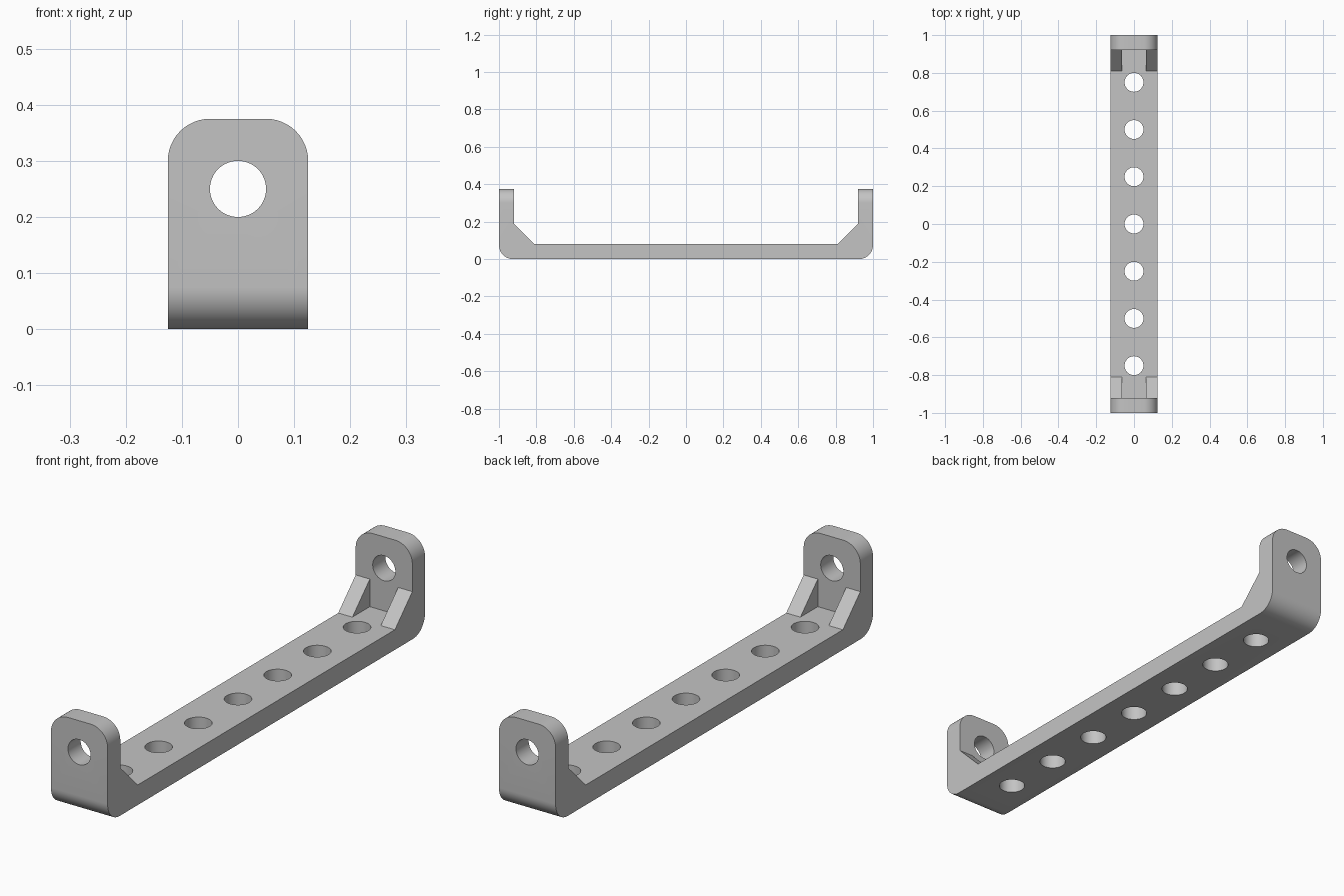
import bpy, bmesh
from math import pi, sin, cos
from mathutils import Matrix

if "Cube" in bpy.data.objects:
    bpy.data.objects.remove(bpy.data.objects["Cube"])

W, H, T, G = 0.125, 0.375, 0.08, 0.11   # half width, height, thickness, gusset leg
R = 0.075                               # corner radius
HOLE = 0.05

gray = bpy.data.materials.new("matte gray")
gray.use_nodes = True
color = (0.55, 0.55, 0.55, 1)
gray.diffuse_color = color
gray.node_tree.nodes["Principled BSDF"].inputs["Base Color"].default_value = color


def make_object(name, bm):
    bmesh.ops.recalc_face_normals(bm, faces=bm.faces)
    mesh = bpy.data.meshes.new(name)
    bm.to_mesh(mesh)
    bm.free()
    mesh.materials.append(gray)
    obj = bpy.data.objects.new(name, mesh)
    bpy.context.collection.objects.link(obj)
    return obj


def cylinder(bm, matrix, depth):
    bmesh.ops.create_cone(bm, cap_ends=True, segments=64, radius1=HOLE,
                          radius2=HOLE, depth=depth, matrix=matrix)


def cut(obj, cutter):
    cutter.hide_render = True
    mod = obj.modifiers.new("cut", 'BOOLEAN')
    mod.operation, mod.solver, mod.object = 'DIFFERENCE', 'EXACT', cutter
    bpy.ops.object.modifier_apply(modifier=mod.name)
    bpy.data.objects.remove(cutter)


# Side profile: half of the U with rounded heel and gusset slope, then mirrored
arc = [i * pi / 2 / 12 for i in range(13)]
half = [(1 - R + R * sin(a), R - R * cos(a)) for a in arc]
half += [(1, H), (1 - T, H), (1 - T, T + G), (1 - T - G, T)]
profile = half + [(-y, z) for y, z in reversed(half)]

bm = bmesh.new()
face = bm.faces.new([bm.verts.new((-W, y, z)) for y, z in profile])
ext = bmesh.ops.extrude_face_region(bm, geom=[face])
bmesh.ops.translate(bm, vec=(2 * W, 0, 0),
                    verts=[v for v in ext["geom"] if isinstance(v, bmesh.types.BMVert)])

# Round the upper corners of both end tabs
corners = [e for e in bm.edges
           if all(v.co.z > H - 0.001 for v in e.verts)
           and abs(e.verts[0].co.x - e.verts[1].co.x) < 0.001]
bmesh.ops.bevel(bm, geom=corners, offset=R, offset_type='OFFSET',
                segments=12, profile=0.5, affect='EDGES')
bracket = make_object("bracket", bm)
bpy.context.view_layer.objects.active = bracket
bracket.select_set(True)

# Pocket that leaves a gusset on each side
bm = bmesh.new()
pocket_height = G + 0.005
bmesh.ops.create_cube(bm, size=1, matrix=Matrix.Translation((0, 0, T + pocket_height / 2))
                      @ Matrix.Diagonal((W, 2 * (1 - T), pocket_height, 1)))
cut(bracket, make_object("pocket_cutter", bm))

# Row of base holes and the pivot hole through both tabs
bm = bmesh.new()
for i in range(-3, 4):
    cylinder(bm, Matrix.Translation((0, i * 0.25, T / 2)), 2 * T)
cylinder(bm, Matrix.Translation((0, 0, 0.25)) @ Matrix.Rotation(pi / 2, 4, 'X'), 2.2)
cut(bracket, make_object("hole_cutter", bm))

bpy.ops.object.shade_smooth_by_angle(angle=pi / 6)
